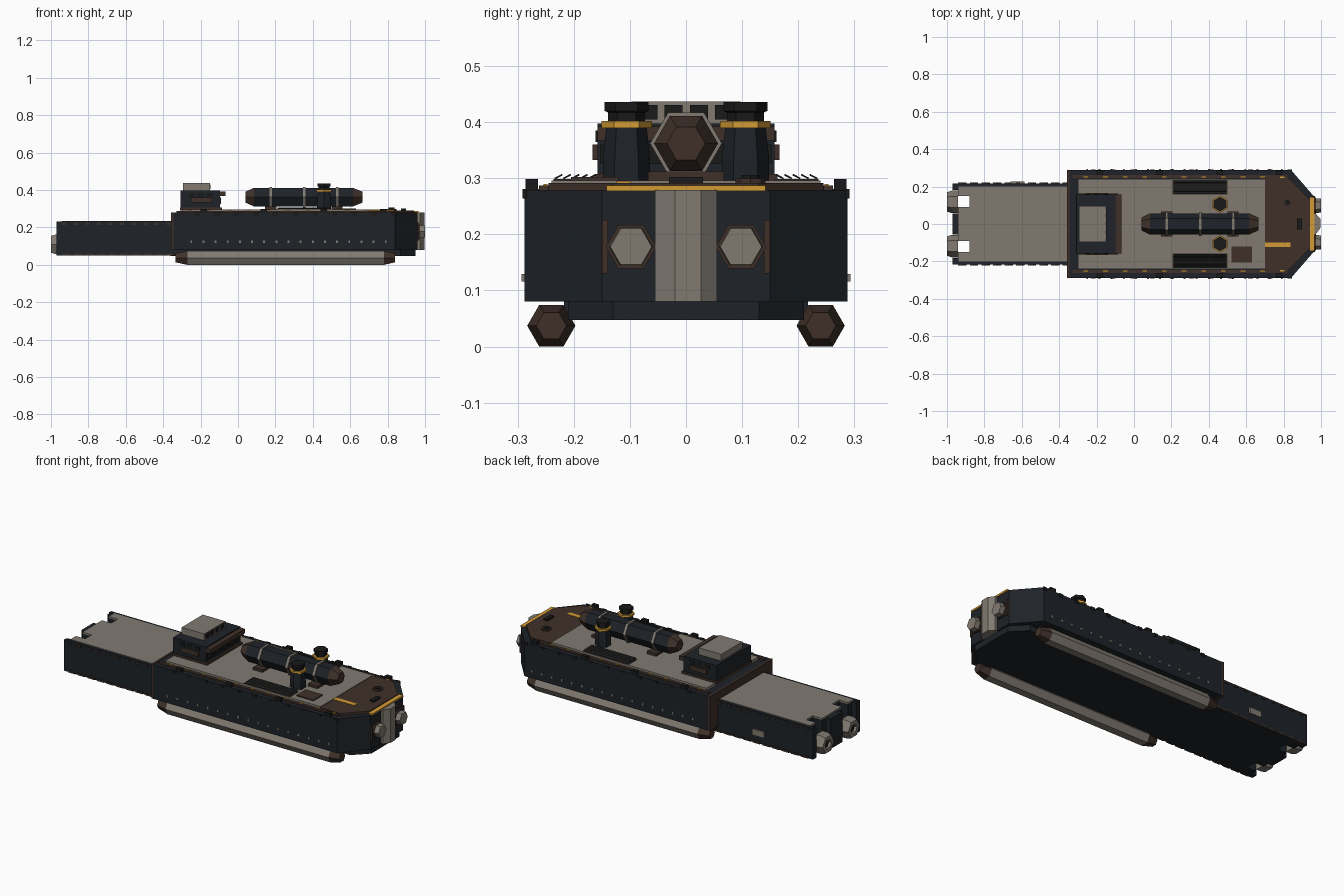
import bpy, bmesh
from math import sin, cos, tau, radians

if "Cube" in bpy.data.objects:
    bpy.data.objects.remove(bpy.data.objects["Cube"])

def mat(name, c):
    m = bpy.data.materials.new(name)
    m.diffuse_color = (*c, 1)
    m.use_nodes = True
    m.node_tree.nodes["Principled BSDF"].inputs["Base Color"].default_value = m.diffuse_color
    return m

DARK = mat("dark_steel", (.013, .016, .021))
BLACK = mat("black_metal", (.009, .010, .009))
TAN = mat("tan_plate", (.22, .195, .165))
BROWN = mat("rust_brown", (.05, .03, .022))
YELLOW = mat("yellow_paint", (.65, .33, .035))

def finish(name, bm, m):
    bmesh.ops.recalc_face_normals(bm, faces=bm.faces)
    me = bpy.data.meshes.new(name)
    bm.to_mesh(me)
    bm.free()
    me.materials.append(m)
    ob = bpy.data.objects.new(name, me)
    bpy.context.collection.objects.link(ob)
    return ob

def prism(name, pts, z0, z1, m):
    """Extrude a plan outline upwards."""
    bm = bmesh.new()
    f = bm.faces.new([bm.verts.new((x, y, z0)) for x, y in pts])
    top = bmesh.ops.extrude_face_region(bm, geom=[f])["geom"]
    bmesh.ops.translate(bm, vec=(0, 0, z1 - z0), verts=[v for v in top if isinstance(v, bmesh.types.BMVert)])
    return finish(name, bm, m)

def sym(half, *rest):
    """Close a +y half outline by mirroring it."""
    return half + [(x, -y) for x, y in reversed(half)]

def box(name, x0, x1, y0, y1, z0, z1, m, tilt=0):
    cx, cy, cz = (x0 + x1) / 2, (y0 + y1) / 2, (z0 + z1) / 2
    a, b = (x1 - x0) / 2, abs(y1 - y0) / 2
    ob = prism(name, [(-a, -b), (a, -b), (a, b), (-a, b)], z0 - cz, z1 - cz, m)
    ob.location = (cx, cy, cz)
    ob.rotation_euler.x = tilt
    return ob

def lathe(name, axis, c, prof, m, n=6):
    """n-sided solid along x or z; prof = (position, radius), c = other two coordinates."""
    bm = bmesh.new()
    rings = []
    for p, r in prof:
        ring = []
        for i in range(n):
            u, v = r * cos(tau * i / n), r * sin(tau * i / n)
            ring.append(bm.verts.new((p, c[0] + u, c[1] + v) if axis == "x" else (c[0] + v, c[1] + u, p)))
        rings.append(ring)
    for a, b in zip(rings, rings[1:]):
        for i in range(n):
            bm.faces.new((a[i], a[(i + 1) % n], b[(i + 1) % n], b[i]))
    bm.faces.new(rings[0])
    bm.faces.new(rings[-1])
    return finish(name, bm, m)

# Main hull, keel and transom frame
prism("main_hull", sym([(-.345, .288), (.84, .288), (.96, .15)]), .08, .279, DARK)
prism("keel", sym([(-.36, .21), (.87, .21), (.95, .13)]), .047, .08, DARK)
box("transom_frame", -.357, -.345, -.288, .288, .08, .281, BROWN)

# Rear section with stepped notches for the nozzles
notch = [(-.94, .182), (-.94, .15), (-.88, .15), (-.88, .09), (-.94, .09), (-.94, .055)]
prism("rear_hull", sym([(-.35, .217), (-.97, .217), (-.97, .182)] + notch + [(-.97, .055)]), .05, .225, DARK)
prism("rear_deck", sym([(-.35, .2), (-.94, .2)] + notch[1:]), .225, .234, TAN)

# Deck plates
box("main_deck", -.30, .70, -.24, .24, .279, .296, TAN)
prism("bow_deck", sym([(.70, .245), (.83, .245), (.94, .13)]), .279, .292, BROWN)
box("bow_yellow_edge", .94, .966, -.142, .142, .277, .287, YELLOW)
box("deck_yellow_stripe", .70, .837, -.124, -.098, .288, .295, YELLOW)
lathe("bow_hatch", "z", (.82, .115), [(.29, .027), (.3, .027)], BROWN, 8)
lathe("bow_hatch_lid", "z", (.82, .115), [(.3, .016), (.306, .016)], BLACK, 8)
box("bow_vent", .872, .897, -.03, .03, .288, .302, BLACK)
box("deck_hatch", .52, .63, -.205, -.12, .29, .302, BROWN)

# Bow stem
prism("bow_stem", [(.95, .055), (.95, -.055), (.972, -.055), (.997, -.02), (.997, .027), (.972, .055)], .08, .279, TAN)

for s, side in ((1, "left"), (-1, "right")):
    # Headlights and bow strips
    y = s * .098
    lathe(f"headlight_rim_{side}", "x", (y, .178), [(.95, .045), (.972, .045)], BROWN)
    lathe(f"headlight_{side}", "x", (y, .178), [(.96, .04), (1.0, .037)], TAN)
    box(f"bow_strip_{side}", .95, .968, s * .139, s * .15, .13, .226, BROWN)
    # Pontoons
    c = (s * .24, .0372)
    lathe(f"pontoon_{side}", "x", c, [(-.27, .043), (.78, .043)], TAN)
    for x0, x1, end in ((-.27, -.335, "rear"), (.78, .84, "front")):
        lathe(f"pontoon_{end}_cap_{side}", "x", c, [(x0, .043), (x1, .027)], BROWN)
    # Engine nozzles
    lathe(f"nozzle_{side}", "x", (s * .118, .11),
          [(-.94, .06), (-.975, .06), (-1.0, .052), (-1.0, .028), (-.965, .024)], TAN)
    lathe(f"nozzle_core_{side}", "x", (s * .118, .11), [(-.95, .026), (-.985, .026)], BLACK)
    # Rear side rails and lower trim
    box(f"rear_rail_{side}", -.97, -.35, s * .2, s * .217, .22, .231, DARK)
    for i in range(10):
        x = -.94 + i * .062
        box(f"rear_trim_{side}_{i}", x, x + .045, s * .212, s * .222, .05, .06, BROWN)
        box(f"rear_clip_{side}_{i}", x, x + .02, s * .215, s * .223, .214, .227, BROWN)
    # Hull rivets
    for i in range(17):
        x = -.25 + i * .065
        box(f"rivet_{side}_{i}", x - .005, x + .005, s * .286, s * .293, .116, .129, TAN)
    # Rim rail with clips and yellow marks
    box(f"rim_rail_{side}", -.33, .82, s * .245, s * .262, .279, .287, BROWN)
    for i in range(11):
        x = -.27 + i * .105
        box(f"rim_mark_{side}_{i}", x, x + .025, s * .247, s * .254, .284, .29, YELLOW)
        box(f"rim_clip_{side}_{i}", x + .04, x + .065, s * .284, s * .291, .264, .281, BLACK)
    for i in range(4):
        x = -.2 + i * .32
        box(f"rim_cleat_{side}_{i}", x, x + .035, s * .264, s * .286, .279, .299, BLACK)
    # Tilted grille slats
    box(f"grille_base_{side}", .205, .5, s * .158, s * .236, .294, .299, BROWN)
    for i in range(5):
        y = s * (.167 + i * .015)
        box(f"grille_slat_{side}_{i}", .21, .495, y - .0075, y + .0075, .3015, .3045, BLACK, s * radians(-28))
    # Exhaust stacks
    c = (.46, s * .106)
    lathe(f"stack_{side}", "z", c, [(.29, .042), (.335, .042), (.392, .036)], DARK)
    lathe(f"stack_band_{side}", "z", c, [(.39, .045), (.402, .045)], YELLOW)
    lathe(f"stack_cap_{side}", "z", c, [(.402, .033), (.417, .033), (.42, .039), (.436, .039)], BLACK)
    # Cabin side pods
    box(f"cabin_pod_{side}", -.25, -.14, s * .155, s * .167, .333, .36, BROWN)
    for i in range(3):
        x = -.265 + i * .05
        box(f"cabin_side_window_{side}_{i}", x, x + .03, s * .155, s * .161, .365, .385, BLACK)
    # Feet of the tank cradle reach out on both sides
    for x in (.175, .53):
        box(f"cradle_foot_{side}_{x}", x - .03, x + .03, s * .0, s * .068, .294, .312, BROWN)

# Side service box
box("service_box", -.66, -.585, .215, .226, .095, .13, TAN)

# Deck tank with rings and end caps
c = (0, .362)
lathe("deck_tank", "x", c, [(.085, .057), (.615, .057)], DARK)
lathe("tank_rear_cap", "x", c, [(.085, .057), (.04, .034)], BROWN)
lathe("tank_front_cap", "x", c, [(.615, .057), (.665, .034)], BROWN)
for i, x in enumerate((.175, .355, .53)):
    lathe(f"tank_ring_{i}", "x", c, [(x - .007, .064), (x + .007, .064)], TAN)

# Cabin with visor and roof box
box("cabin_base", -.31, -.085, -.163, .163, .292, .308, BROWN)
box("cabin", -.308, -.095, -.158, .158, .305, .398, DARK)
box("cabin_visor", -.1, -.066, -.158, .158, .367, .392, BROWN)
for i in range(5):
    y = -.13 + i * .065
    box(f"cabin_window_{i}", -.1, -.09, y - .022, y + .022, .325, .36, BLACK)
box("roof_box", -.295, -.15, -.097, .097, .398, .437, TAN)
for i in range(4):
    y = -.067 + i * .045
    box(f"roof_window_{i}", -.155, -.146, y - .016, y + .016, .405, .431, BLACK)
